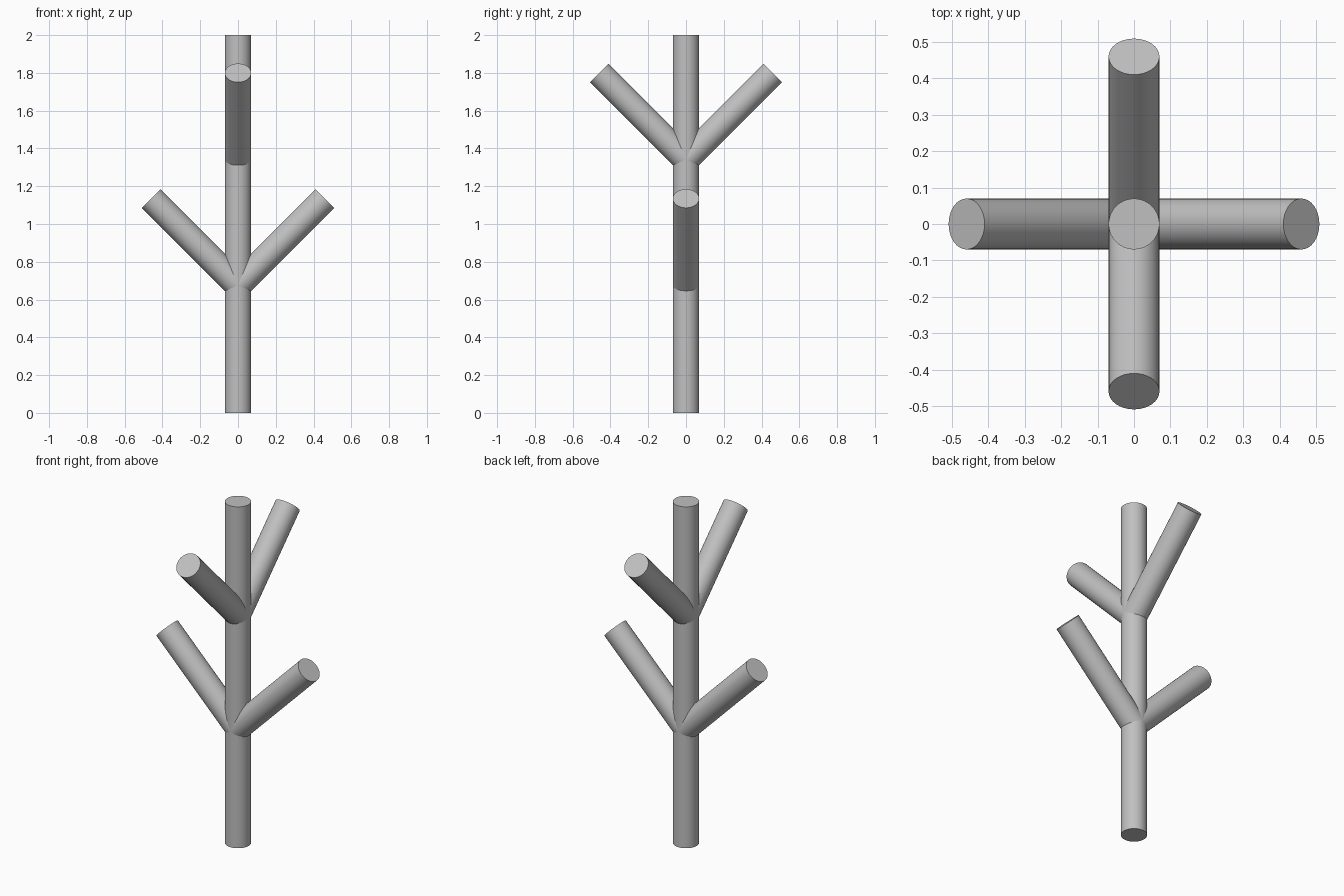
import bpy
import math
from mathutils import Vector

cube = bpy.data.objects.get("Cube")
if cube:
    bpy.data.objects.remove(cube, do_unlink=True)

RADIUS = 0.07
REACH = 0.46  # horizontal distance from trunk axis to branch tip centre

# Single flat grey
grey = bpy.data.materials.new("plain grey")
grey.use_nodes = True
color = (0.53, 0.53, 0.53, 1)
grey.diffuse_color = color
grey.node_tree.nodes["Principled BSDF"].inputs["Base Color"].default_value = color


def rod(name, start, end):
    """Capped round rod between two points."""
    start, end = Vector(start), Vector(end)
    axis = end - start
    bpy.ops.mesh.primitive_cylinder_add(
        vertices=32, radius=RADIUS, depth=axis.length, location=(start + end) / 2,
        rotation=axis.to_track_quat("Z", "Y").to_euler())
    obj = bpy.context.object
    obj.name = name
    obj.data.materials.append(grey)
    bpy.ops.object.shade_smooth_by_angle(angle=math.radians(40))


# Trunk
rod("trunk", (0, 0, 0), (0, 0, 2))

# Two crossed pairs of branches rising at 45 degrees
for name, dx, dy, z in (
    ("lower_left_branch", 1, 0, 0.675),
    ("lower_right_branch", -1, 0, 0.675),
    ("upper_front_branch", 0, -1, 1.34),
    ("upper_back_branch", 0, 1, 1.34),
):
    rod(name, (0, 0, z), (dx * REACH, dy * REACH, z + REACH))
